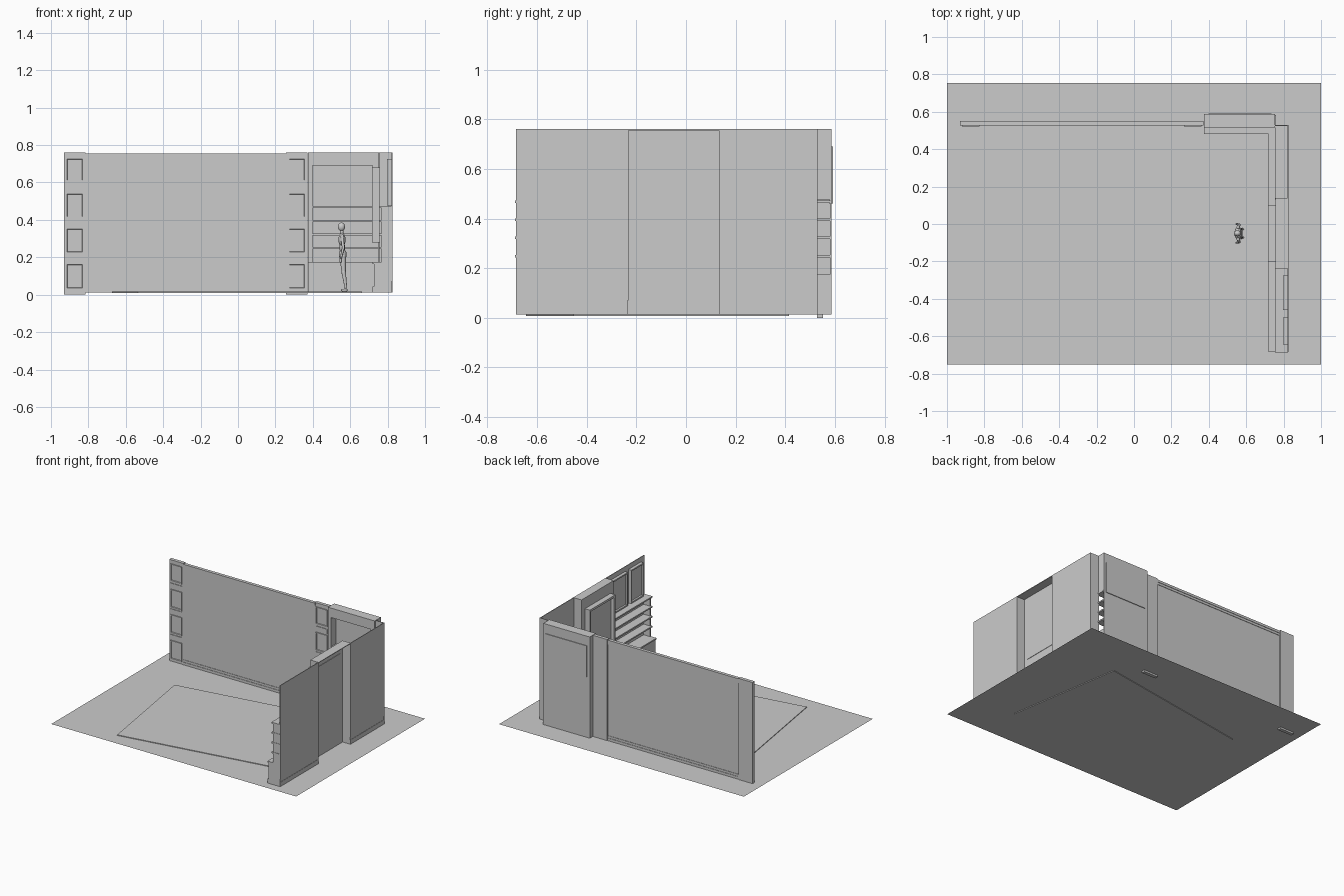
import bpy, bmesh, math
from mathutils import Vector, Matrix


def finish(name, bm):
    me = bpy.data.meshes.new(name)
    bm.to_mesh(me)
    bm.free()
    ob = bpy.data.objects.new(name, me)
    bpy.context.collection.objects.link(ob)
    return ob


def add_box(bm, x0, x1, y0, y1, z0, z1):
    m = Matrix.Translation(((x0 + x1) / 2, (y0 + y1) / 2, (z0 + z1) / 2))
    m = m @ Matrix.Diagonal((x1 - x0, y1 - y0, z1 - z0, 1))
    return bmesh.ops.create_cube(bm, size=1, matrix=m)["verts"]


def boxes(name, *dims):
    bm = bmesh.new()
    for d in dims:
        add_box(bm, *d)
    return finish(name, bm)


def plane(name, *corners):
    bm = bmesh.new()
    bm.faces.new([bm.verts.new(c) for c in corners])
    return finish(name, bm)


def framed(name, dims, normal, border, recess):
    """Box whose face along normal is inset and sunk like a picture frame."""
    bm = bmesh.new()
    add_box(bm, *dims)
    n = Vector(normal)
    bm.normal_update()
    f = max(bm.faces, key=lambda q: q.normal.dot(n))
    bmesh.ops.inset_region(bm, faces=[f], thickness=border)
    bmesh.ops.inset_region(bm, faces=[f], thickness=border * 0.3)
    for v in f.verts:
        v.co -= n * recess
    return finish(name, bm)


# Floor and rotated rug
FZ = 0.013
plane("floor", (-1, -0.75, FZ), (1, -0.75, FZ), (1, 0.753, FZ), (-1, 0.753, FZ))
rug = boxes("rug", (-0.607, 0.607, -0.44, 0.44, -0.005, 0.005))
rug.location = (-0.005, -0.115, 0.013)
rug.rotation_euler.z = math.radians(9.1)

# Long back wall with stepped top and bottom trims
boxes("back_wall", (-0.82, 0.27, 0.531, 0.543, FZ, 0.75))
boxes("wall_trims",
      (-0.815, 0.262, 0.525, 0.549, 0.737, 0.755), (-0.815, 0.262, 0.528, 0.546, 0.72, 0.737),
      (-0.815, 0.262, 0.525, 0.549, FZ, 0.032), (-0.815, 0.262, 0.528, 0.546, 0.032, 0.048))

# Panelled pilasters at both ends of the back wall
tall = ((0.03, 0.168), (0.222, 0.358), (0.41, 0.545), (0.605, 0.732))
short = ((0.178, 0.211), (0.37, 0.4), (0.556, 0.59))
for side, x0 in (("left", -0.93), ("right", 0.257)):
    x1 = x0 + 0.115
    boxes(side + "_pilaster", (x0, x1, 0.527, 0.552, 0, 0.76))
    for i, (a, b) in enumerate(tall):
        framed(f"{side}_tall_panel_{i}", (x0 + 0.01, x1 - 0.01, 0.52, 0.53, a, b), (0, -1, 0), 0.01, 0.005)
    for i, (a, b) in enumerate(short):
        boxes(f"{side}_short_panel_{i}", (x0 + 0.01, x1 - 0.01, 0.523, 0.53, a, b))

# Shelf heights shared by every bookcase
levels = (0.244, 0.317, 0.39, 0.463)

# Corner bookcase: back, sides, header, base and boards
boxes("corner_case",
      (0.375, 0.755, 0.581, 0.587, FZ, 0.76),
      (0.375, 0.397, 0.515, 0.585, FZ, 0.76),
      (0.375, 0.755, 0.515, 0.585, 0.69, 0.76),
      (0.72, 0.755, 0.515, 0.585, 0.475, 0.76))
boxes("corner_boards", *[(0.39, 0.76, 0.515, 0.583, z, z + 0.01) for z in levels])
boxes("corner_base", (0.375, 0.755, 0.49, 0.583, FZ, 0.165),
      (0.375, 0.755, 0.482, 0.583, 0.165, 0.175), (0.375, 0.755, 0.482, 0.583, FZ, 0.045))
boxes("corner_picture", (0.397, 0.735, 0.577, 0.592, 0.46, 0.69))

# Right wall: two outer sections beside a chimney breast
for name, y0, y1 in (("front", -0.685, -0.235), ("rear", 0.135, 0.53)):
    boxes(name + "_side_wall", (0.82, 0.825, y0, y1, 0.07, 0.76))
    boxes(name + "_side_boards", *[(0.755, 0.823, y0 - 0.003, y1, z, z + 0.01) for z in levels])
    boxes(name + "_side_ends", *[(0.767, 0.823, y, y + 0.008, 0.17, 0.465) for y in (y0, y1 - 0.008)])
    boxes(name + "_side_base", (0.728, 0.822, y0, y1, FZ, 0.165),
          (0.72, 0.824, y0, y1, 0.165, 0.175), (0.72, 0.824, y0, y1, FZ, 0.045))
boxes("rear_corner_return", (0.75, 0.825, 0.525, 0.53, FZ, 0.76))

# Chimney breast, open at the back under a cap
boxes("chimney_breast", (0.757, 0.762, -0.235, 0.135, 0.07, 0.76),
      (0.757, 0.825, -0.238, -0.232, 0.07, 0.76), (0.757, 0.825, 0.132, 0.138, 0.07, 0.76),
      (0.757, 0.825, -0.235, 0.135, 0.755, 0.76))
boxes("chimney_base", (0.728, 0.76, -0.235, 0.135, FZ, 0.165), (0.72, 0.76, -0.235, 0.135, 0.165, 0.175))
framed("chimney_picture", (0.717, 0.765, -0.2, 0.098, 0.28, 0.68), (-1, 0, 0), 0.022, 0.02)

# Pictures above the front shelves
for i, (y0, y1) in enumerate(((-0.46, -0.275), (-0.645, -0.5))):
    framed(f"wall_picture_{i}", (0.797, 0.822, y0, y1, 0.478, 0.725), (-1, 0, 0), 0.014, 0.01)


# Standing figure from tapered limbs and ellipsoids
def limb(bm, a, b, ra, rb):
    a, b = Vector(a), Vector(b)
    d = b - a
    m = Matrix.Translation((a + b) / 2) @ d.to_track_quat('Z', 'Y').to_matrix().to_4x4()
    bmesh.ops.create_cone(bm, cap_ends=True, segments=12, radius1=ra, radius2=rb, depth=d.length, matrix=m)
    for p, r in ((a, ra), (b, rb)):
        bmesh.ops.create_uvsphere(bm, u_segments=12, v_segments=8, radius=r, matrix=Matrix.Translation(p))


def blob(bm, c, s):
    m = Matrix.Translation(c) @ Matrix.Diagonal((*s, 1))
    bmesh.ops.create_uvsphere(bm, u_segments=16, v_segments=12, radius=1, matrix=m)


bm = bmesh.new()
blob(bm, (0.553, -0.05, 0.363), (0.019, 0.016, 0.023))
limb(bm, (0.556, -0.05, 0.32), (0.554, -0.05, 0.35), 0.01, 0.008)
blob(bm, (0.556, -0.05, 0.294), (0.019, 0.033, 0.037))
blob(bm, (0.557, -0.05, 0.252), (0.015, 0.024, 0.034))
blob(bm, (0.56, -0.05, 0.215), (0.021, 0.031, 0.028))
for s in (-1, 1):
    y = -0.05
    limb(bm, (0.557, y + s * 0.032, 0.313), (0.563, y + s * 0.046, 0.25), 0.009, 0.007)
    limb(bm, (0.563, y + s * 0.046, 0.25), (0.55, y + s * 0.05, 0.195), 0.007, 0.005)
    blob(bm, (0.548, y + s * 0.05, 0.183), (0.006, 0.005, 0.014))
    limb(bm, (0.56, y + s * 0.016, 0.205), (0.565, y + s * 0.019, 0.12), 0.018, 0.011)
    limb(bm, (0.565, y + s * 0.019, 0.12), (0.578, y + s * 0.021, 0.03), 0.012, 0.006)
    blob(bm, (0.569, y + s * 0.022, 0.024), (0.019, 0.008, 0.008))
figure = finish("figure", bm)
bpy.context.view_layer.objects.active = figure
figure.select_set(True)
bpy.ops.object.shade_smooth_by_angle(angle=math.radians(40))
